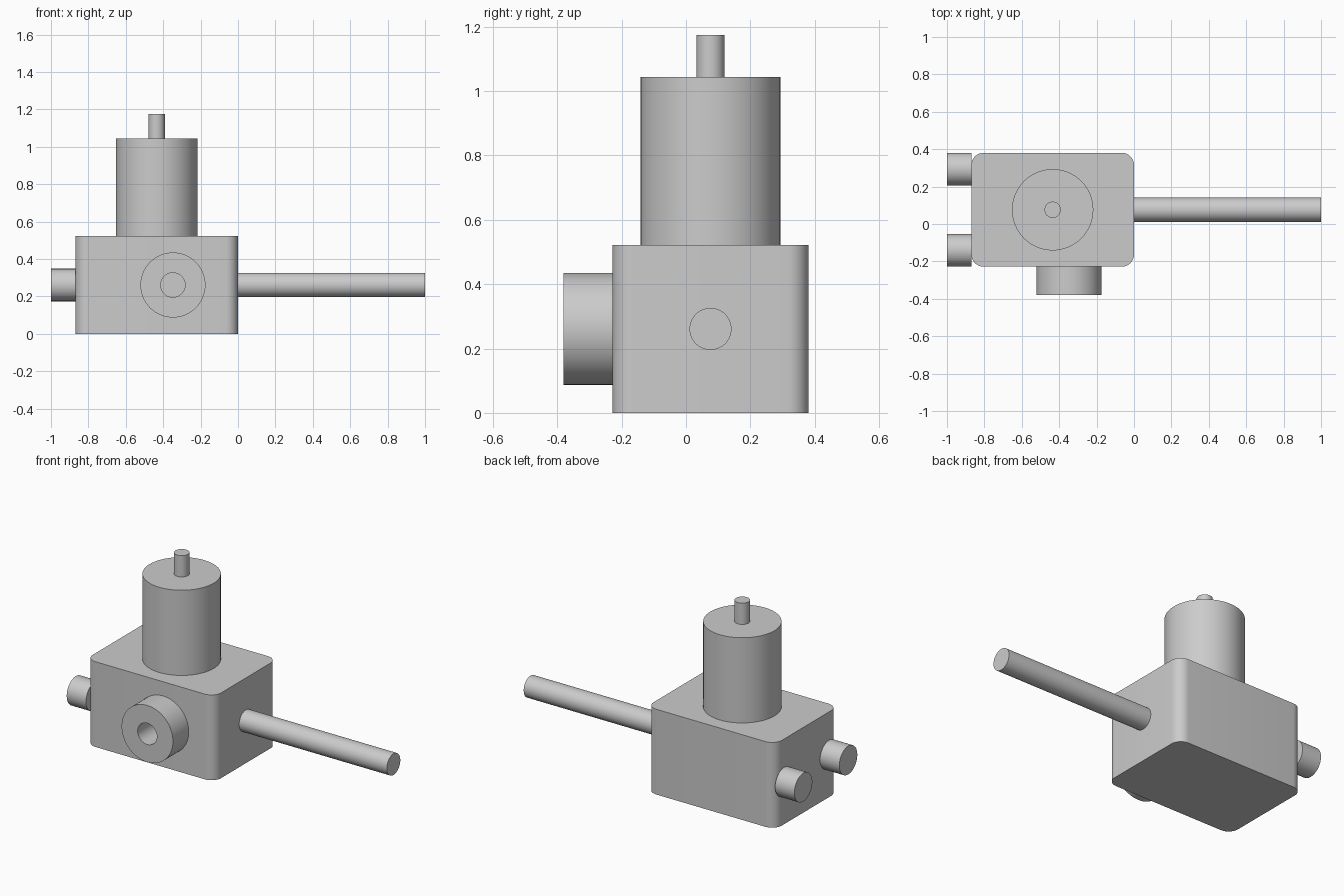
import bpy, bmesh, math
from mathutils import Matrix, Vector

U = 2 / 46  # one design unit
if "Cube" in bpy.data.objects:
    bpy.data.objects.remove(bpy.data.objects["Cube"])

# Single painted-metal colour
grey = bpy.data.materials.new("light_grey")
grey.use_nodes = True
colour = (0.6, 0.6, 0.6, 1)
grey.diffuse_color = colour
grey.node_tree.nodes["Principled BSDF"].inputs["Base Color"].default_value = colour


def finish(name, bm):
    """Turn a bmesh in design units into a shaded object."""
    bmesh.ops.recalc_face_normals(bm, faces=bm.faces)
    bmesh.ops.scale(bm, vec=(U, U, U), verts=bm.verts)
    mesh = bpy.data.meshes.new(name)
    bm.to_mesh(mesh)
    bm.free()
    mesh.materials.append(grey)
    obj = bpy.data.objects.new(name, mesh)
    bpy.context.collection.objects.link(obj)
    bpy.ops.object.select_all(action='DESELECT')
    obj.select_set(True)
    bpy.context.view_layer.objects.active = obj
    bpy.ops.object.shade_smooth_by_angle(angle=math.radians(30))
    return obj


def turned(name, origin, axis, radius, start, end, bore=0):
    """Cylinder or tube along an axis, made by spinning its section."""
    bm = bmesh.new()
    section = [(bore, start), (radius, start), (radius, end), (bore, end)]
    verts = [bm.verts.new((r, 0, h)) for r, h in section]
    edges = [bm.edges.new(pair) for pair in zip(verts, verts[1:])]
    if bore:
        edges.append(bm.edges.new((verts[-1], verts[0])))
    bmesh.ops.spin(bm, geom=verts + edges, cent=(0, 0, 0), axis=(0, 0, 1),
                   angle=math.tau, steps=64)
    bmesh.ops.remove_doubles(bm, verts=bm.verts, dist=1e-4)
    turn = Vector(axis).to_track_quat('Z', 'Y').to_matrix().to_4x4()
    bm.transform(Matrix.Translation(origin) @ turn)
    return finish(name, bm)


# Housing block with rounded upright edges
mid_y, mid_z = 1.75, 6
bm = bmesh.new()
bmesh.ops.create_cube(bm, size=1, matrix=Matrix.Translation((-10, mid_y, mid_z))
                      @ Matrix.Diagonal((20, 14, 12, 1)))
uprights = [e for e in bm.edges
            if abs(e.verts[0].co.z - e.verts[1].co.z) > 1]
bmesh.ops.bevel(bm, geom=uprights, offset=1.5, segments=10, profile=0.5,
                affect='EDGES')
finish("housing", bm)

# Upright motor drum and its small tip
turned("motor_drum", (-10, mid_y, 12), (0, 0, 1), 5, -0.5, 12)
turned("motor_tip", (-10, mid_y, 24), (0, 0, 1), 1, -0.5, 3)

# Long output shaft
turned("output_shaft", (0, mid_y, mid_z), (1, 0, 0), 1.5, -0.5, 23)

# Bored boss on the front
turned("front_boss", (-8, -5.25, mid_z), (0, -1, 0), 4, -0.5, 3.5, bore=1.5)

# Pair of side ports, flush with the front and back of the housing
for name, y in (("front_port", -3.25), ("back_port", 6.75)):
    turned(name, (-20, y, mid_z), (-1, 0, 0), 2, 0, 3)
